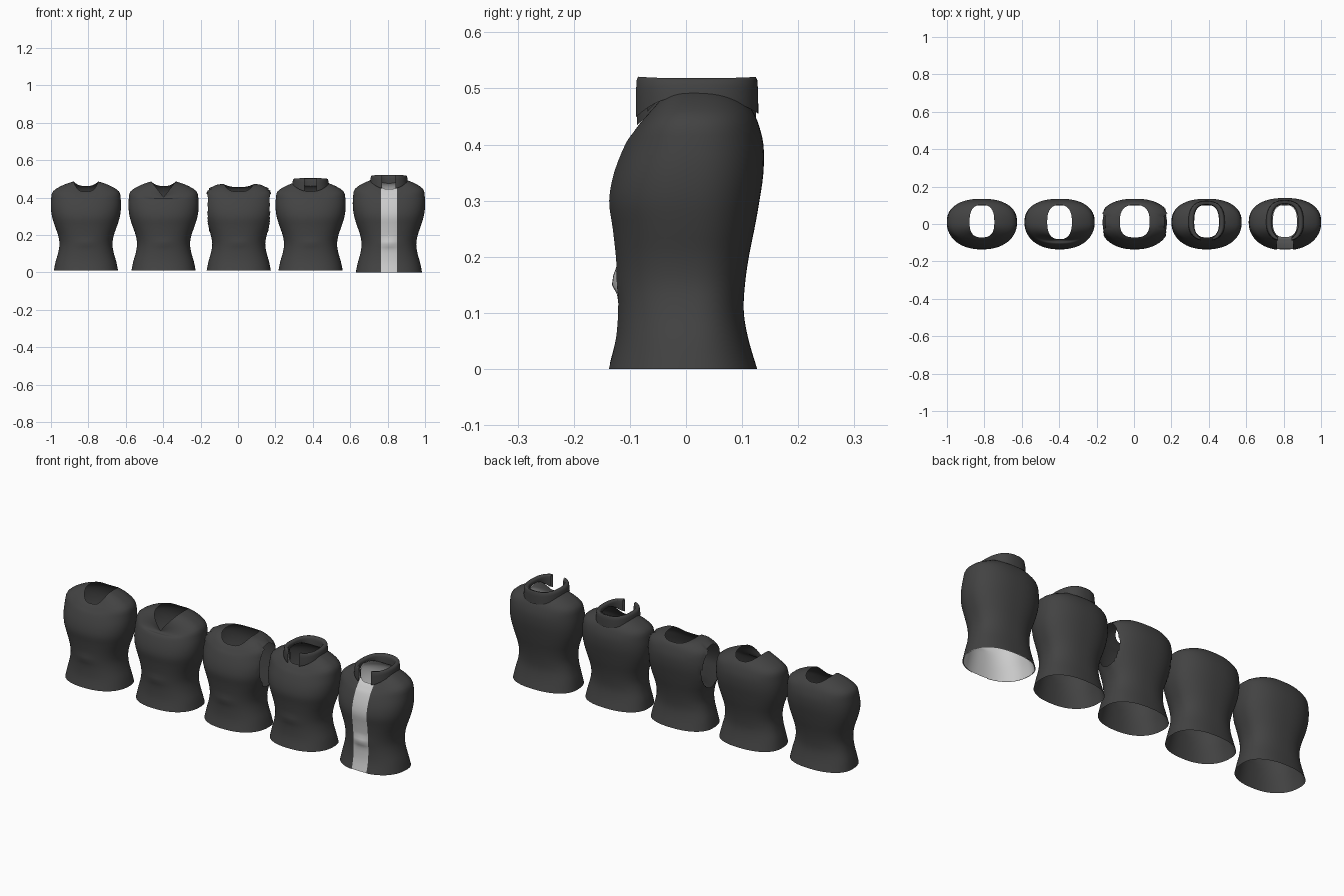
import bpy, bmesh, math

if "Cube" in bpy.data.objects:
    bpy.data.objects.remove(bpy.data.objects["Cube"])

# Body rings: height, half width, front y, back y
BODY = [(0, .177, -.140, .127), (.05, .167, -.128, .112), (.10, .153, -.124, .103),
        (.15, .146, -.125, .105), (.20, .154, -.128, .112), (.25, .171, -.133, .122),
        (.30, .186, -.139, .131), (.35, .193, -.130, .138), (.40, .192, -.110, .138)]
# Shoulder rings: half width, front y, back y, front z, side z, back z, roundness, dip power
SHOULDER = [(.181, -.096, .128, .420, .447, .440, .84, 2),
            (.125, -.085, .116, .434, .482, .464, .80, 2)]
ROUND = (.068, -.074, .105, .445, .502, .476, .75, 2.5)
VEE = (.068, -.084, .105, .414, .502, .476, .80, .80)
TANK = (.082, -.074, .105, .445, .487, .470, .75, 2.5)
COLLAR = [(.070, -.075, .105, .450, .497, .475, .78, 2),
          (.072, -.078, .108, .512, .512, .512, .78, 2),
          (.080, -.084, .117, .518, .518, .518, .80, 2),
          (.095, -.092, .127, .515, .515, .515, .82, 2),
          (.101, -.093, .129, .445, .487, .455, .82, 2)]
YM = .01


def material(name, v):
    m = bpy.data.materials.new(name)
    m.diffuse_color = (v, v, v, 1)
    m.use_nodes = True
    m.node_tree.nodes["Principled BSDF"].inputs["Base Color"].default_value = m.diffuse_color
    return m


DARK, LIGHT = material("dark_cloth", .055), material("light_cloth", .6)


def spline(keys, steps):
    """Smooth in-between rings."""
    out = []
    for i in range(len(keys) - 1):
        k = [keys[max(0, min(len(keys) - 1, i + j))] for j in (-1, 0, 1, 2)]
        for s in range(steps):
            t = s / steps
            out.append([.5 * (2 * b + (c - a) * t + (2 * a - 5 * b + 4 * c - d) * t * t
                              + (3 * b - a - 3 * c + d) * t ** 3) for a, b, c, d in zip(*k)])
    return out + [list(keys[-1])]


def ring(key, gap, n):
    """One loop around the body, optionally open across the front."""
    a, yf, yb, zf, zs, zb, p, q = key
    t0 = math.asin(min(1, gap / a) ** (1 / p)) if gap else 0
    pts = []
    for i in range(n + 1 if gap else n):
        t = t0 + (2 * math.pi - 2 * t0) * i / n
        s, c = math.sin(t), math.cos(t)
        ye, ze = (yf, zf) if c > 0 else (yb, zb)
        qq = q if c > 0 else 2
        pts.append((math.copysign(abs(s) ** p, s) * a, YM + (ye - YM) * abs(c) ** p,
                    ze + (zs - ze) * abs(s) ** qq))
    return pts


def loft(name, keys, cx, small, mat, steps=3, gap=0, bulge=0, armholes=False):
    n = 96
    bm = bmesh.new()
    rows = [[bm.verts.new(p) for p in ring(k, gap, n)] for k in spline(keys, steps)]
    m = len(rows[0])
    for r0, r1 in zip(rows, rows[1:]):
        for i in range(m - 1 if gap else m):
            j = (i + 1) % m
            bm.faces.new((r0[i], r0[j], r1[j], r1[i]))
    # lower rib bulge
    for v in bm.verts:
        if bulge and v.co.y < 0:
            v.co.y -= bulge * math.exp(-(v.co.x / .05) ** 2 - ((v.co.z - .155) / .018) ** 2)
    # arm openings, rim verts pulled onto a clean oval
    if armholes:
        rad = {}
        for v in bm.verts:
            dy, dz = (v.co.y - .012) / .076, (v.co.z - .345) / .118
            r = math.hypot(dy, dz) if abs(v.co.x) > .1 else 9
            if abs(r - 1) < .08:
                v.co.y, v.co.z, r = .012 + dy / r * .076, .345 + dz / r * .118, 1
            rad[v] = r
        bmesh.ops.delete(bm, geom=[f for f in bm.faces if all(rad[v] <= 1.001 for v in f.verts)],
                         context='FACES')
    # place in the row, four garments slightly smaller
    for v in bm.verts:
        x, y, z = v.co
        v.co = (cx + x * .97, y * .97, .01 + z * .948) if small else (cx + x, y, z)
    bmesh.ops.recalc_face_normals(bm, faces=bm.faces)
    me = bpy.data.meshes.new(name)
    bm.to_mesh(me)
    bm.free()
    for f in me.polygons:
        f.use_smooth = True
    ob = bpy.data.objects.new(name, me)
    me.materials.append(mat)
    bpy.context.collection.objects.link(ob)
    return ob


def torso_keys(neck, inset=0):
    keys = [(a, yf, yb, z, z, z, .86, 2) for z, a, yf, yb in BODY] + SHOULDER + [neck]
    if neck is VEE:
        s1, s2 = SHOULDER
        keys[-3] = s1[:3] + (.404,) + s1[4:]
        keys[-2] = s2[:3] + (.409,) + s2[4:7] + (1.3,)
    return [(k[0] - inset, k[1] + inset, k[2] - inset) + tuple(k[3:]) for k in keys]


# Row of garments
loft("round_neck_top", torso_keys(ROUND), -.813, True, DARK, bulge=.005)
loft("v_neck_top", torso_keys(VEE), -.398, True, DARK, bulge=.005)
loft("tank_top", torso_keys(TANK), .004, True, DARK, bulge=.005, armholes=True)
loft("collared_top", torso_keys(ROUND), .388, True, DARK, bulge=.005)
loft("collared_top_collar", COLLAR, .388, True, DARK, gap=.033)
# Open jacket over a light lining
loft("jacket", torso_keys(ROUND), .807, False, DARK, gap=.043, bulge=.004)
loft("jacket_lining", torso_keys(ROUND, .004), .807, False, LIGHT, bulge=.012)
loft("jacket_collar", COLLAR, .807, False, DARK, gap=.036)
